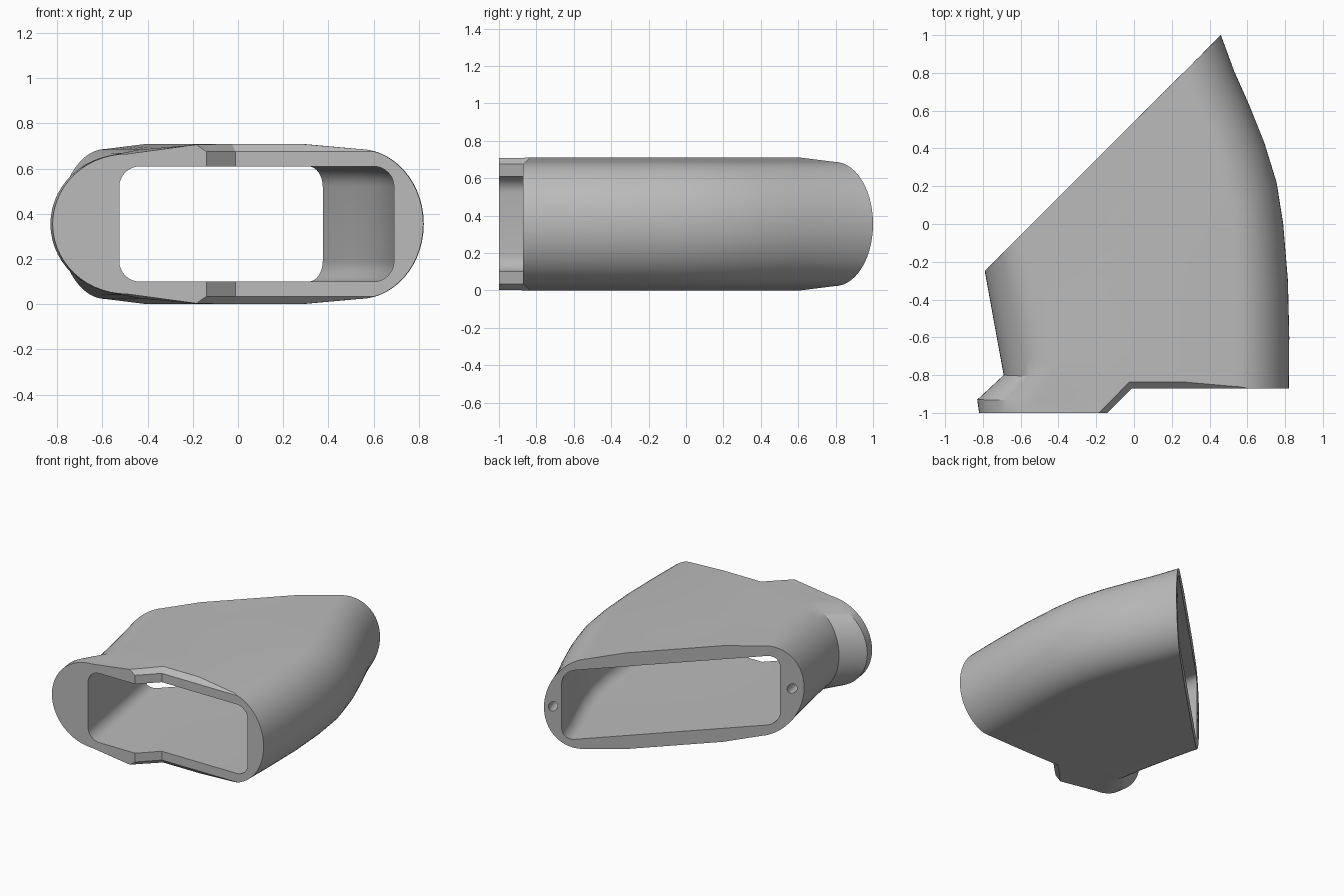
import bpy, bmesh, math
from mathutils import Vector

if "Cube" in bpy.data.objects:
    bpy.data.objects.remove(bpy.data.objects["Cube"], do_unlink=True)

MID = 0.355          # mid height of the duct
STEPS = 8            # sweep steps from front to back

grey = bpy.data.materials.new("plain grey")
grey.use_nodes = True
COLOUR = (0.5, 0.5, 0.5, 1)
grey.diffuse_color = COLOUR
grey.node_tree.nodes["Principled BSDF"].inputs["Base Color"].default_value = COLOUR


def loft(name, rings):
    """Closed solid through rings of equal point count."""
    bm = bmesh.new()
    loops = [[bm.verts.new(p) for p in ring] for ring in rings]
    n = len(loops[0])
    for a, b in zip(loops, loops[1:]):
        for i in range(n):
            j = (i + 1) % n
            bm.faces.new((a[i], a[j], b[j], b[i]))
    bm.faces.new(loops[0])
    bm.faces.new(loops[-1])
    bmesh.ops.recalc_face_normals(bm, faces=bm.faces)
    mesh = bpy.data.meshes.new(name)
    bm.to_mesh(mesh)
    bm.free()
    mesh.materials.append(grey)
    obj = bpy.data.objects.new(name, mesh)
    bpy.context.collection.objects.link(obj)
    return obj


def half_cap(rx, ry, flat, segs=14):
    """Upper half of a rounded end: (distance from end, height)."""
    arc = [(rx * (1 - math.cos(a)), ry * math.sin(a))
           for a in (math.pi / 2 * i / segs for i in range(segs + 1))]
    return arc + [flat]


def oval_ring(left, right, left_cap, right_cap):
    """Upright oval section standing on the line left-right."""
    left, right = Vector(left), Vector(right)
    along = (right - left).normalized()
    upper = [(left + along * d, h) for d, h in left_cap]
    upper += [(right - along * d, h) for d, h in reversed(right_cap)]
    ring = upper + [(p, -h) for p, h in reversed(upper[1:-1])]
    return [(p.x, p.y, MID + h) for p, h in ring]


def box_ring(left, right, half=0.255, r=0.09, segs=8):
    """Upright rounded rectangle section standing on the line left-right."""
    left, right = Vector(left), Vector(right)
    along = (right - left).normalized()
    ring = []
    for base, sx, sz, start in ((right, 1, 1, 0), (left, -1, 1, 1),
                                (left, -1, -1, 2), (right, 1, -1, 3)):
        for i in range(segs + 1):
            a = math.pi / 2 * (start + i / segs)
            p = base + along * (r * math.cos(a) - sx * r)
            ring.append((p.x, p.y, MID + sz * (half - r) + r * math.sin(a)))
    return ring


def cut(target, cutter):
    mod = target.modifiers.new("cut", "BOOLEAN")
    mod.operation = "DIFFERENCE"
    mod.solver = "EXACT"
    mod.object = cutter
    bpy.context.view_layer.objects.active = target
    bpy.ops.object.modifier_apply(modifier=mod.name)
    bpy.data.objects.remove(cutter, do_unlink=True)


# Outer shell: front flange, then a sweep turning to the diagonal back face
right_side = [(0.82, -0.87), (0.822, -0.6), (0.815, -0.3), (0.79, 0.0), (0.755, 0.22),
              (0.69, 0.43), (0.61, 0.63), (0.53, 0.81), (0.46, 1.0)]
left_front, left_back = Vector((-0.69, -0.8)), Vector((-0.79, -0.25))
body_cap = half_cap(0.29, 0.332, (0.55, MID))
flange_cap = half_cap(0.33, 0.31, (0.64, MID - 0.003))
rings = [oval_ring((-0.82, -1), (0.82, -1), flange_cap, body_cap),
         oval_ring((-0.83, -0.93), (0.82, -0.95), flange_cap, body_cap)]
for k, right in enumerate(right_side):
    rings.append(oval_ring(left_front.lerp(left_back, k / STEPS), right, body_cap, body_cap))
duct = loft("duct_shell", rings)

# Passage through the duct, parallel to the outer walls
inner_front, inner_back = Vector((-0.525, -1.0)), Vector((-0.675, -0.135))
rings = [box_ring((-0.508, -1.1), (0.69, -1.1))]
for k, (x, y) in enumerate(right_side):
    t = k / STEPS
    rings.append(box_ring(inner_front.lerp(inner_back, t), (x - 0.13 + 0.045 * t ** 3, y - 0.085 * t ** 3)))
rings.append(box_ring((-0.692, -0.035), (0.335, 1.015)))
cut(duct, loft("passage_cutter", rings))

# Stepped front edge with chamfered top and bottom rims
rings = []
for z, o in ((-0.065, 0.1), (0.035, 0), (0.675, 0), (0.775, 0.1)):
    rings.append([(-0.34 - 1.414 * o, -1.2, z), (-0.012 - 0.414 * o, -0.872 + o, z),
                  (1.2, -0.872 + o, z), (1.2, -1.2, z)])
cut(duct, loft("front_step_cutter", rings))

# Screw holes at both ends of the back face, running along the walls
for tip, inset, wall in (((0.46, 1.0), 0.061, (0.33, -0.94)),
                         ((-0.79, -0.25), -0.082, (0.18, -0.98))):
    centre = Vector((*tip, MID)) - Vector((1, 1, 0)).normalized() * inset
    axis = Vector((*wall, 0)).normalized()
    side = axis.cross(Vector((0, 0, 1)))
    rings = [[centre + axis * s + side * 0.028 * math.cos(a) + Vector((0, 0, 0.035 * math.sin(a)))
              for a in (math.tau * i / 20 for i in range(20))] for s in (-0.1, 0.15)]
    cut(duct, loft("screw_hole_cutter", rings))

# Smooth shading with sharp rims
bpy.ops.object.select_all(action="DESELECT")
duct.select_set(True)
bpy.context.view_layer.objects.active = duct
bpy.ops.object.shade_smooth_by_angle(angle=math.radians(28))
